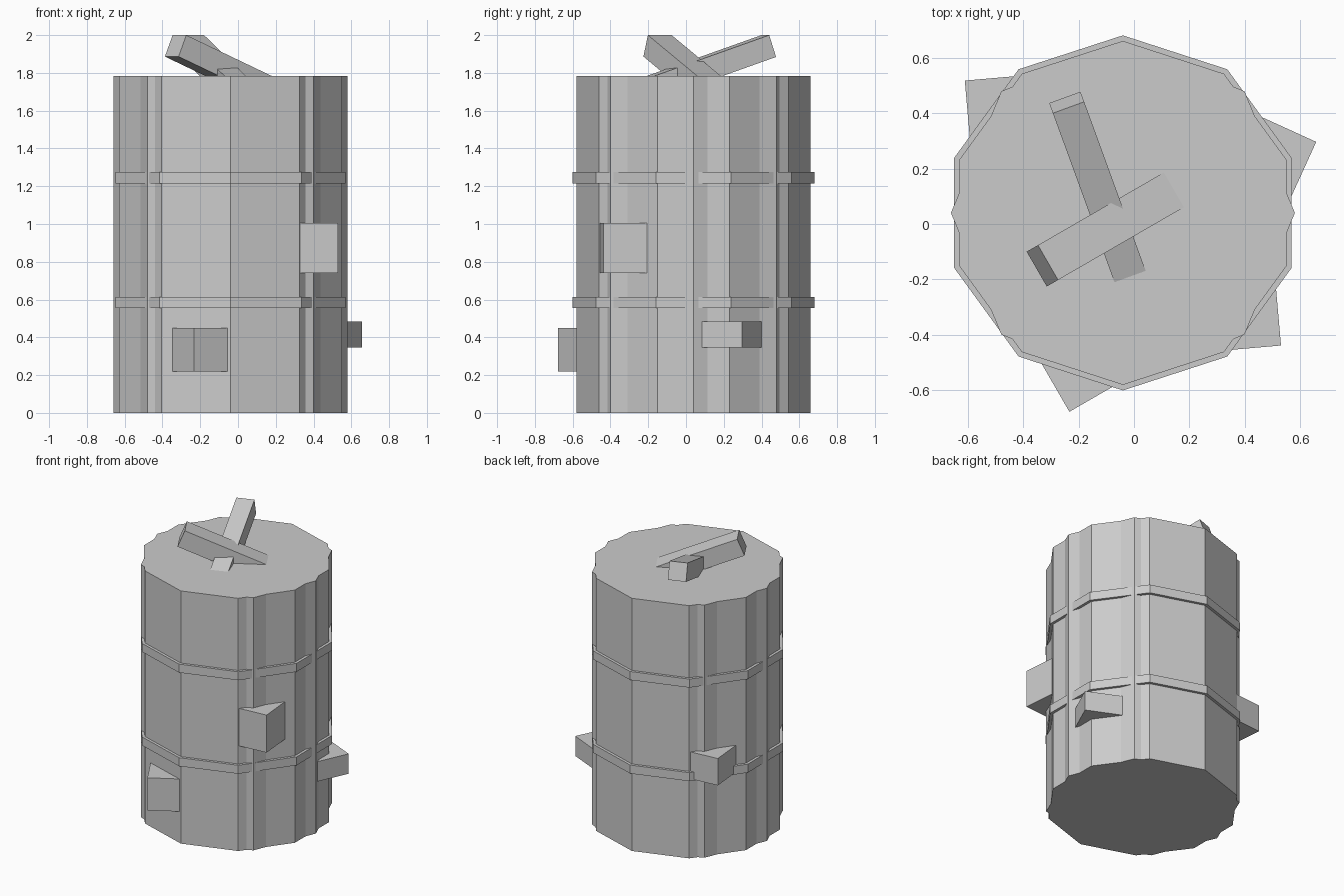
import bpy, bmesh
from math import cos, sin, radians, atan2
from mathutils import Matrix, Vector
from mathutils.geometry import intersect_line_line_2d

if "Cube" in bpy.data.objects:
    bpy.data.objects.remove(bpy.data.objects["Cube"])

grey = bpy.data.materials.new("plain_grey")
grey.use_nodes = True
grey.diffuse_color = (0.6, 0.6, 0.6, 1)
grey.node_tree.nodes["Principled BSDF"].inputs["Base Color"].default_value = (0.6, 0.6, 0.6, 1)

CENTRE = Vector((-0.04, 0.04))
BODY_TOP = 1.783


def add_object(name, bm):
    bmesh.ops.recalc_face_normals(bm, faces=bm.faces)
    mesh = bpy.data.meshes.new(name)
    bm.to_mesh(mesh)
    bm.free()
    mesh.materials.append(grey)
    obj = bpy.data.objects.new(name, mesh)
    bpy.context.collection.objects.link(obj)
    return obj


def prism(name, outline, bottom, top):
    bm = bmesh.new()
    base = bm.faces.new([bm.verts.new((p.x, p.y, bottom)) for p in outline])
    side = bmesh.ops.extrude_face_region(bm, geom=[base], use_keep_orig=True)
    moved = [v for v in side["geom"] if isinstance(v, bmesh.types.BMVert)]
    bmesh.ops.translate(bm, verts=moved, vec=(0, 0, top - bottom))
    return add_object(name, bm)


def polygon(sides, radius):
    turn = radians(360 / sides)
    return [Vector((radius * cos(radians(90) + i * turn),
                    radius * sin(radians(90) + i * turn))) for i in range(sides)]


def edges(poly):
    return list(zip(poly, poly[1:] + poly[:1]))


def outside(p, poly):
    return any((b - a).cross(p - a) < -0.0001 for a, b in edges(poly))


def union_outline(first, second):
    points = [p for p in first if outside(p, second)]
    points += [p for p in second if outside(p, first)]
    for a, b in edges(first):
        for c, d in edges(second):
            hit = intersect_line_line_2d(a, b, c, d)
            if hit:
                points.append(hit)
    # shared corners, where both outlines touch
    points += [p for p in first if any((p - q).length < 0.001 for q in second)]
    unique = []
    for p in sorted(points, key=lambda q: atan2(q.y, q.x)):
        if all((p - q).length > 0.002 for q in unique):
            unique.append(p)
    return unique


# Barrel body: ten-sided and eight-sided drums merged into one ridged outline
body = union_outline(polygon(10, 0.62), polygon(8, 0.62))
prism("barrel_body", [p + CENTRE for p in body], 0, BODY_TOP)

# Two hoops
for name, low in (("lower_hoop", 0.554), ("upper_hoop", 1.214)):
    prism(name, [p + CENTRE for p in polygon(10, 0.64)], low, low + 0.06)


# Blocks stuck into the side, placed by outer corner and turn
def side_block(name, corner, angle, size, bottom, top):
    u = Vector((cos(radians(angle)), sin(radians(angle)))) * size
    v = Vector((-u.y, u.x))
    c = Vector(corner)
    prism(name, [c, c + u, c + u + v, c + v], bottom, top)


side_block("front_block", (-0.233, -0.677), 30, 0.26, 0.22, 0.45)
side_block("front_left_block", (0.53, -0.438), 95, 0.26, 0.74, 1.005)
side_block("left_block", (0.657, 0.296), 155.5, 0.25, 0.345, 0.485)
side_block("back_right_block", (-0.61, 0.517), 275, 0.25, 0.56, 0.75)


# Bars sunk into the lid, placed by the middle of the raised top edge
def lid_bar(name, tip, heading, tilt, length, width, thick):
    bm = bmesh.new()
    bmesh.ops.create_cube(bm, size=1)
    bmesh.ops.translate(bm, verts=bm.verts, vec=(-0.5, 0, -0.5))
    bmesh.ops.scale(bm, verts=bm.verts, vec=(length, width, thick))
    turn = Matrix.Rotation(radians(heading), 4, "Z") @ Matrix.Rotation(radians(-tilt), 4, "Y")
    bmesh.ops.transform(bm, matrix=Matrix.Translation(tip) @ turn, verts=bm.verts)
    add_object(name, bm)


lid_bar("back_lid_bar", (-0.236, 0.42, 2.0), 110, 18.5, 0.76, 0.12, 0.122)
lid_bar("front_lid_bar", (-0.31, -0.139, 2.0), 210, 22.5, 0.66, 0.145, 0.123)
